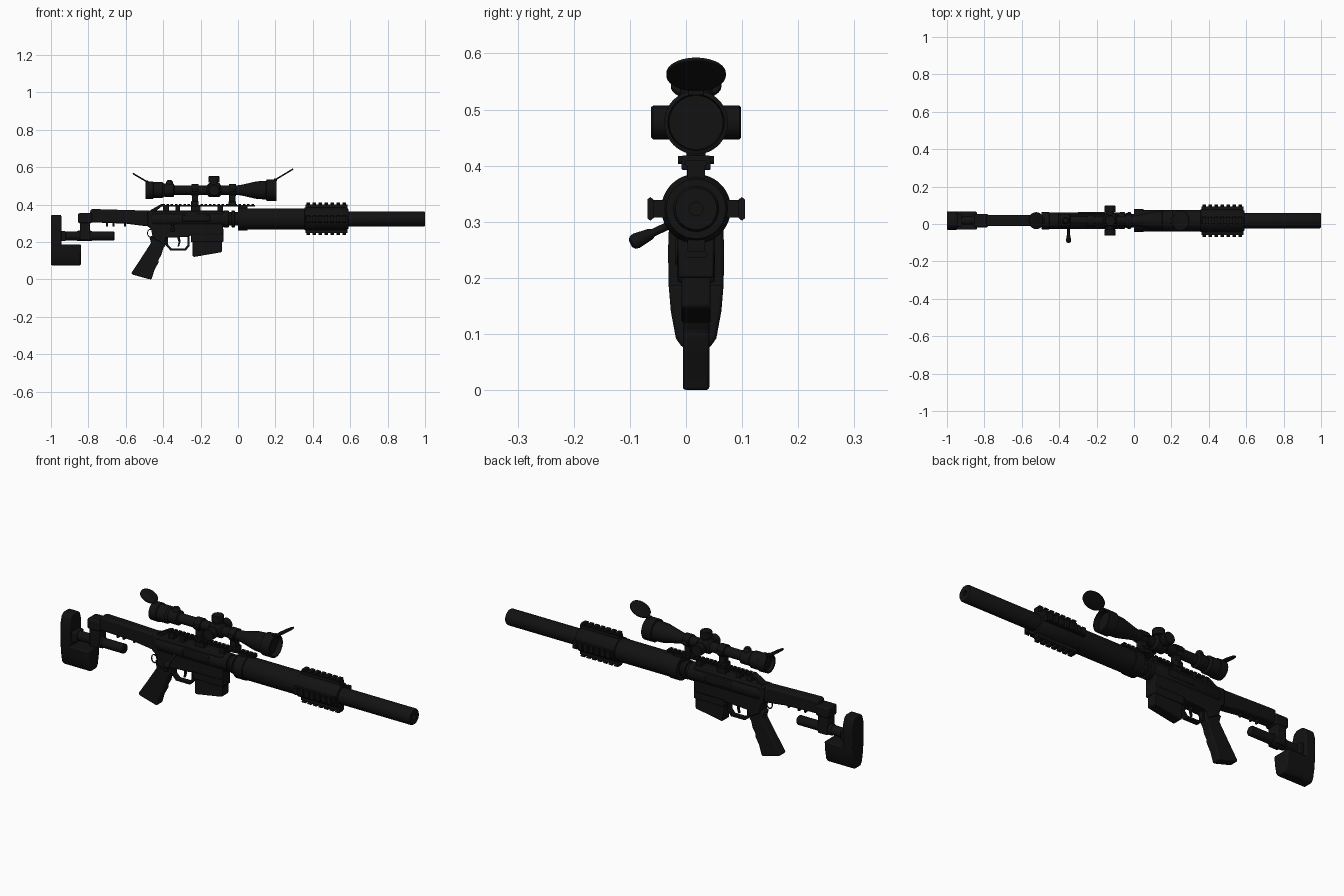
import bpy, bmesh, math
from mathutils import Vector, Matrix

if "Cube" in bpy.data.objects:
    bpy.data.objects.remove(bpy.data.objects["Cube"])

Y = 0.018        # centre plane of the rifle
BORE = 0.323     # height of barrel axis
SCOPE = 0.477    # height of scope axis

black = bpy.data.materials.new("black")
black.diffuse_color = (0.006, 0.006, 0.006, 1)
black.use_nodes = True
black.node_tree.nodes["Principled BSDF"].inputs["Base Color"].default_value = black.diffuse_color


def finish(name, bm, bevel=0.0, seg=2, mat=None):
    bmesh.ops.recalc_face_normals(bm, faces=bm.faces)
    me = bpy.data.meshes.new(name)
    bm.to_mesh(me)
    bm.free()
    ob = bpy.data.objects.new(name, me)
    bpy.context.collection.objects.link(ob)
    me.materials.append(black)
    if mat:
        me.transform(mat)
    bpy.ops.object.select_all(action='DESELECT')
    ob.select_set(True)
    bpy.context.view_layer.objects.active = ob
    bpy.ops.object.shade_smooth_by_angle(angle=math.radians(35))
    if bevel:
        m = ob.modifiers.new("bevel", 'BEVEL')
        m.width, m.segments, m.limit_method = bevel, seg, 'ANGLE'
    return ob


def add_prism(bm, pts, axis, a, b):
    """Extrude a profile: axis 'y' takes (x, z), axis 'x' takes (y, z)."""
    def put(p, t):
        return (p[0], Y + t, p[1]) if axis == 'y' else (t, Y + p[0], p[1])
    f = bm.faces.new([bm.verts.new(put(p, a)) for p in pts])
    ext = bmesh.ops.extrude_face_region(bm, geom=[f])
    d = (0, b - a, 0) if axis == 'y' else (b - a, 0, 0)
    bmesh.ops.translate(bm, vec=d, verts=[v for v in ext['geom'] if isinstance(v, bmesh.types.BMVert)])


def prism(name, pts, axis, a, b, bevel=0.0, seg=2):
    bm = bmesh.new()
    add_prism(bm, pts, axis, a, b)
    return finish(name, bm, bevel, seg)


def rect(a, b, c, d):
    return [(a, c), (b, c), (b, d), (a, d)]


def box(name, x0, x1, z0, z1, half, bevel=0.004):
    return prism(name, rect(x0, x1, z0, z1), 'y', -half, half, bevel)


def lathe(name, pts, origin, direction=(1, 0, 0), n=40):
    """Revolve (distance, radius) pairs round an axis through origin."""
    bm = bmesh.new()
    rings = [[bm.verts.new((r * math.cos(2 * math.pi * i / n), r * math.sin(2 * math.pi * i / n), d))
              for i in range(n)] for d, r in pts]
    for p, q in zip(rings, rings[1:]):
        for i in range(n):
            bm.faces.new((p[i], p[(i + 1) % n], q[(i + 1) % n], q[i]))
    bm.faces.new(rings[0])
    bm.faces.new(rings[-1])
    rot = Vector((0, 0, 1)).rotation_difference(Vector(direction)).to_matrix().to_4x4()
    return finish(name, bm, mat=Matrix.Translation(origin) @ rot)


def rail(name, x0, x1, base, floor, top, half, teeth, angle=0.0):
    """Slotted accessory rail, heights measured from the bore, turned round it."""
    bm = bmesh.new()
    zf, zt, zb = BORE + floor, BORE + top, BORE + base
    add_prism(bm, rect(-half * .75, half * .75, zb, zf), 'x', x0, x1)
    zm = (zf + zt) / 2
    tooth = [(-half * .75, zf - .001), (-half, zm), (-half * .8, zt),
             (half * .8, zt), (half, zm), (half * .75, zf - .001)]
    step = (x1 - x0) / teeth
    for i in range(teeth):
        add_prism(bm, tooth, 'x', x0 + step * (i + .2), x0 + step * (i + .8))
    c = Vector((0, Y, BORE))
    return finish(name, bm, mat=Matrix.Translation(c) @ Matrix.Rotation(angle, 4, 'X') @ Matrix.Translation(-c))


bore = (0, Y, BORE)
sight = (0, Y, SCOPE)

# Suppressor, handguard and barrel nut
lathe("suppressor", [(.5, .041), (.994, .041), (1, .037), (1, .012), (.9, .012)], bore)
lathe("handguard", [(.0, .05), (.0, .061), (.05, .061), (.052, .057), (.355, .057), (.358, .062),
                    (.575, .062), (.59, .053), (.59, .04)], bore, n=48)
lathe("barrel_nut", [(-.09, .04), (-.075, .045), (-.05, .045), (-.048, .036), (-.035, .036), (-.033, .046),
                     (-.018, .046), (-.016, .036), (.01, .036)], bore)
for i, side in enumerate(("top", "left", "bottom", "right")):
    rail("handguard_rail_" + side, .36, .585, .045, .076, .087, .021, 7, i * math.pi / 2)

# Receiver with bridge rail on top
prism("lower_receiver", [(-.485, .365), (-.08, .365), (-.08, .25), (-.09, .235), (-.25, .235), (-.265, .228),
                         (-.385, .222), (-.40, .19), (-.455, .22), (-.465, .27), (-.485, .285)],
      'y', -.034, .034, .005)
lathe("upper_receiver", [(-.47, .034), (-.45, .044), (-.085, .044), (-.075, .04)], bore)
rail("top_rail", -.41, .09, .066, .074, .081, .02, 22)
for i, (a, b) in enumerate([(-.40, -.37), (-.335, -.31), (-.25, -.20), (-.11, -.08), (.0, .05)]):
    box(f"rail_post_{i}", a, b, .355, .392, .016, .002)
prism("rear_rail_strut", [(-.48, .355), (-.465, .372), (-.41, .403), (-.39, .403), (-.39, .39), (-.41, .388), (-.44, .365)],
      'y', -.016, .016, .002)
box("ejection_port_cover", -.30, -.15, .31, .345, .046, .004)

# Magazine, trigger, guard and grip
prism("magazine", [(-.245, .26), (-.085, .26), (-.085, .15), (-.09, .145), (-.235, .12), (-.243, .125)],
      'y', -.026, .026, .004)
prism("magazine_well", [(-.252, .27), (-.078, .27), (-.078, .2), (-.252, .2)], 'y', -.032, .032, .004)
prism("trigger_guard", [(-.385, .24), (-.385, .18), (-.36, .153), (-.28, .153), (-.258, .18), (-.258, .24),
                        (-.27, .24), (-.27, .184), (-.286, .164), (-.353, .164), (-.373, .185), (-.373, .24)],
      'y', -.014, .014, .002)
prism("trigger", [(-.328, .235), (-.31, .235), (-.308, .2), (-.315, .176), (-.323, .176), (-.318, .2)],
      'y', -.006, .006, .002)
prism("grip", [(-.475, .23), (-.385, .235), (-.385, .185), (-.40, .165), (-.41, .13), (-.425, .105), (-.425, .09),
               (-.447, .05), (-.462, 0), (-.475, .001), (-.565, .026), (-.57, .035), (-.52, .11), (-.465, .195)],
      'y', -.0235, .0235, .009, 3)

# Bolt handle reaching out on the near side
d = Vector((0, -.115, -.055)).normalized()
lathe("bolt_handle", [(0, .008), (.06, .007), (.085, .007), (.09, .010), (.118, .014), (.126, .012), (.13, .006)],
      (-.35, Y, .317), d, 20)

# Stock tube, folding bracket and lower rod
prism("stock_tube", [(-.79, .372), (-.775, .376), (-.465, .367), (-.45, .355), (-.45, .30), (-.49, .284),
                     (-.60, .298), (-.79, .305)], 'y', -.029, .029, .010, 3)
for i, x in enumerate((-.70, -.665, -.605)):
    box(f"stock_tooth_{i}", x - .005, x + .005, .282, .32, .009, .001)
box("tube_collar", -.855, -.78, .30, .354, .036, .008)
box("stock_bracket", -.845, -.79, .21, .34, .032, .006)
lathe("stock_rod", [(-.96, .024), (-.665, .024), (-.66, .02)], (0, Y, .232))
lathe("rod_collar", [(-.86, .026), (-.855, .028), (-.785, .028), (-.78, .026)], (0, Y, .232))

# Butt pad: tall rounded plate and deep lower block
half = [(.024, .075), (.036, .092), (.045, .14), (.049, .187), (.05, .25), (.048, .30), (.038, .333), (.02, .345)]
prism("butt_pad", half + [(-y, z) for y, z in reversed(half)], 'x', -1, -.945, .006)
low = half[:4]
prism("butt_lower_block", low + [(-y, z) for y, z in reversed(low)], 'x', -.96, -.84, .006)
box("butt_link", -.97, -.92, .205, .258, .032, .006)

# Sling loop behind the grip
bm = bmesh.new()
for i in range(20):
    a0, a1 = 2 * math.pi * i / 20, 2 * math.pi * (i + 1) / 20
    quad = [(-.468 + r * math.cos(a), .247 + 1.3 * r * math.sin(a)) for r, a in
            ((.018, a0), (.018, a1), (.014, a1), (.014, a0))]
    add_prism(bm, quad, 'y', -.037, -.033)
finish("sling_loop", bm)

# Telescopic sight, hollowed at both ends
lathe("scope_body", [(-.475, .038), (-.493, .040), (-.495, .046), (-.455, .047), (-.452, .043), (-.405, .043),
                     (-.395, .034), (-.39, .036), (-.345, .036), (-.34, .025), (-.01, .025), (.02, .029),
                     (.10, .047), (.15, .050), (.153, .057), (.205, .057), (.207, .05), (.18, .048)], sight, n=48)
lathe("turret_housing", [(-.165, .026), (-.155, .037), (-.10, .037), (-.09, .026)], sight)
knob = [(.02, .022), (.04, .022), (.042, .029), (.072, .029), (.076, .026)]
side_knob = [(.02, .022), (.045, .022), (.047, .030), (.077, .030), (.080, .027)]
lathe("elevation_turret", knob, (-.128, Y, SCOPE), (0, 0, 1), 32)
lathe("windage_turret", side_knob, (-.128, Y, SCOPE), (0, -1, 0), 32)
lathe("focus_turret", side_knob, (-.128, Y, SCOPE), (0, 1, 0), 32)
lathe("zoom_lever", [(.02, .02), (.042, .019), (.052, .013), (.055, .006)], (-.366, Y, SCOPE), (0, 0, 1), 20)

# Scope rings, feet and clamp screws
for i, x in enumerate((-.23, -.03)):
    lathe(f"scope_ring_{i}", [(x - .018, .026), (x - .018, .032), (x + .018, .032), (x + .018, .026)], sight)
    box(f"ring_foot_{i}", x - .017, x + .017, .40, .46, .017, .003)
    box(f"ring_clamp_{i}", x - .02, x + .02, .392, .418, .026, .003)
    box(f"ring_joint_{i}", x - .016, x + .016, .468, .486, .040, .003)
    lathe(f"clamp_screw_{i}", [(-.032, .007), (.032, .007)], (x, Y, .41), (0, 1, 0), 12)


# Flip-up lens caps standing open
def lens_cap(name, hinge, tip, r):
    h, t = Vector((hinge[0], Y, hinge[1])), Vector((tip[0], Y, tip[1]))
    along = (t - h).normalized()
    normal = Vector((-along.z, 0, along.x))
    length = (t - h).length
    lathe(name, [(-.004, r * .94), (-.003, r), (.003, r), (.004, r * .94)], t - along * r, normal, 40)
    box(name + "_hinge", h.x - .008, h.x + .008, h.z - .008, h.z + .006, .014, .003)


lens_cap("front_lens_cap", (.20, .533), (.295, .590), .053)
lens_cap("rear_lens_cap", (-.487, .522), (-.562, .566), .045)
